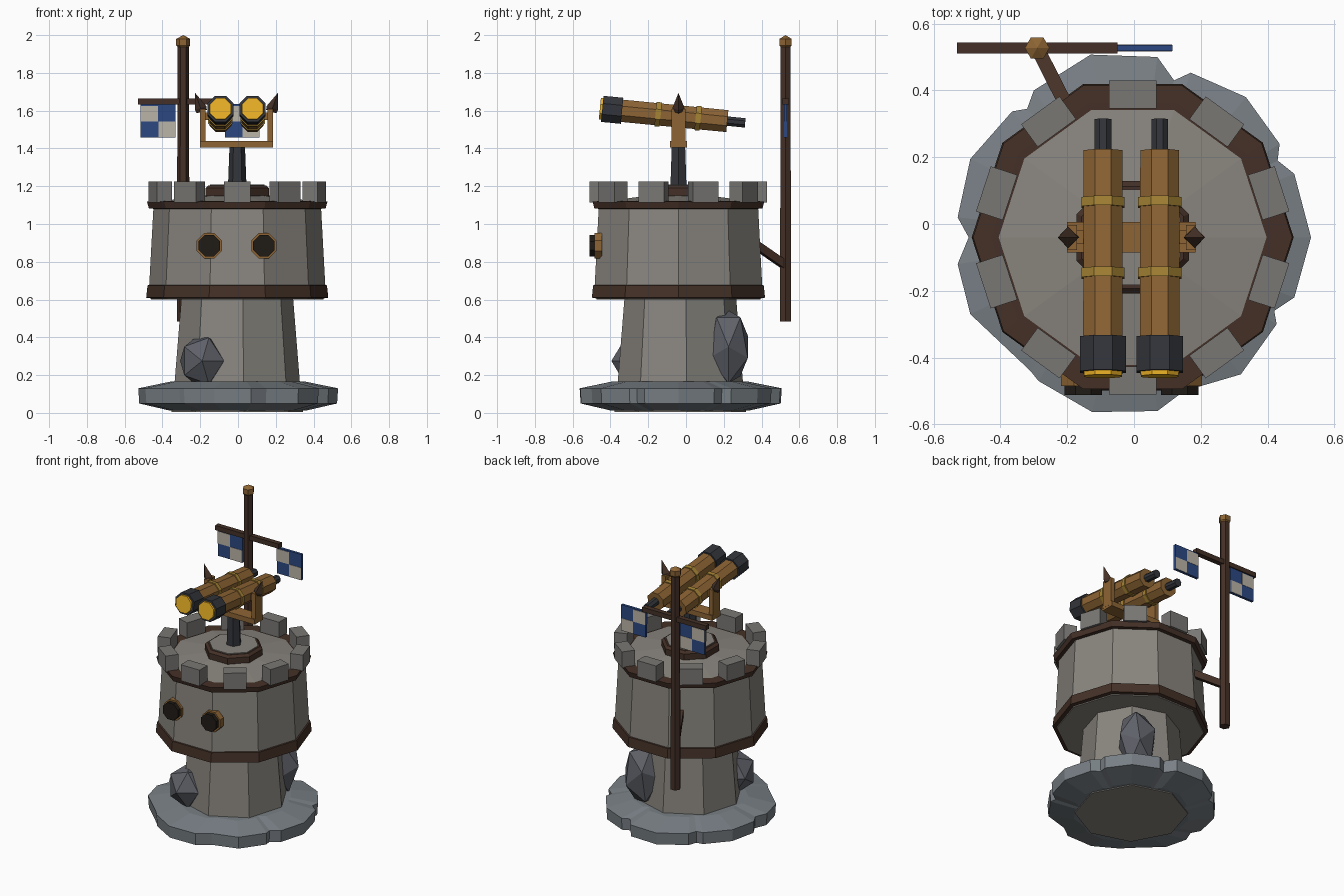
import bpy, bmesh
from math import sin, cos, pi, radians
from mathutils import Vector, Matrix

if "Cube" in bpy.data.objects:
    bpy.data.objects.remove(bpy.data.objects["Cube"])

CX, CY = -0.004, -0.04          # tower axis
OCT = pi / 8


def mat(name, r, g, b):
    m = bpy.data.materials.new(name)
    m.diffuse_color = (r, g, b, 1)
    m.use_nodes = True
    m.node_tree.nodes["Principled BSDF"].inputs["Base Color"].default_value = m.diffuse_color
    return m


STONE = mat("warm_stone", .25, .235, .21)
MERLON = mat("merlon_stone", .19, .185, .175)
SLATE = mat("slate", .19, .215, .235)
BOULDER = mat("boulder_stone", .115, .12, .14)
WOOD = mat("dark_wood", .058, .03, .02)
BRASS = mat("bronze", .27, .13, .035)
GOLD = mat("gold_band", .38, .23, .035)
LENS = mat("lens_gold", .85, .45, .02)
IRON = mat("charcoal", .033, .036, .043)
HOLE = mat("black", .014, .011, .008)
BLUE = mat("flag_blue", .025, .065, .22)
CREAM = mat("flag_cream", .50, .46, .39)


def finish(name, bm, m, loc=(0, 0, 0), rot=(0, 0, 0)):
    bmesh.ops.remove_doubles(bm, verts=bm.verts, dist=1e-5)
    bmesh.ops.recalc_face_normals(bm, faces=bm.faces)
    me = bpy.data.meshes.new(name)
    bm.to_mesh(me)
    bm.free()
    me.materials.append(m)
    ob = bpy.data.objects.new(name, me)
    ob.location, ob.rotation_euler = loc, rot
    bpy.context.collection.objects.link(ob)
    return ob


def loft(name, rings, m, loc=(0, 0, 0), rot=(0, 0, 0), caps=(True, True)):
    """Skin a stack of equally sized point rings."""
    bm = bmesh.new()
    vs = [[bm.verts.new(p) for p in ring] for ring in rings]
    n = len(vs[0])
    for a, b in zip(vs, vs[1:]):
        for i in range(n):
            j = (i + 1) % n
            bm.faces.new((a[i], a[j], b[j], b[i]))
    if caps[0]:
        bm.faces.new(vs[0][::-1])
    if caps[1]:
        bm.faces.new(vs[-1])
    return finish(name, bm, m, loc, rot)


def lathe(name, profile, n, m, loc=(CX, CY, 0), rot=(0, 0, 0), phase=0.0):
    """Low-poly solid of revolution from (radius, z) pairs."""
    rings = [[(r * cos(2 * pi * i / n + phase), r * sin(2 * pi * i / n + phase), z)
              for i in range(n)] for r, z in profile]
    return loft(name, rings, m, loc, rot, (profile[0][0] > 0, profile[-1][0] > 0))


def box(name, size, m, loc, rot=(0, 0, 0)):
    bm = bmesh.new()
    bmesh.ops.create_cube(bm, size=1)
    bmesh.ops.scale(bm, vec=size, verts=bm.verts)
    return finish(name, bm, m, loc, rot)


def beam(name, a, b, w, m):
    a, b = Vector(a), Vector(b)
    d = b - a
    return box(name, (w, w, d.length), m, (a + b) / 2, d.to_track_quat('Z', 'Y').to_euler())


# Rocky foot slab: scalloped outline, bevelled top and underside
outline = [(.07, .50), (.12, .43), (.17, .453), (.335, .38), (.436, .24), (.43, .19), (.48, .15),
           (.53, -.04), (.48, -.22), (.42, -.26), (.427, -.30), (.32, -.45), (.15, -.50), (.07, -.56),
           (-.125, -.563), (-.286, -.47), (-.31, -.44), (-.49, -.27), (-.528, -.12), (-.495, -.04),
           (-.528, .02), (-.49, .195), (-.365, .337), (-.32, .345), (-.30, .40), (-.13, .507)][::-1]
loft("foot_slab", [[(CX + (x - CX) * s, CY + (y - CY) * s, z) for x, y in outline]
                   for s, z in ((.68, .012), (.99, .05), (1, .13), (.68, .165))], SLATE)

# Neck and drum
lathe("neck", [(.35, .005), (.335, .14), (.297, .61)], 8, STONE, (CX, CY + .01, 0), phase=.1)
lathe("drum", [(.455, .60), (.468, .64), (.443, 1.10), (.425, 1.118), (.17, 1.15)], 10, STONE)
lathe("lower_band", [(.45, .605), (.482, .61), (.475, .675), (.455, .68)], 10, WOOD)
lathe("upper_band", [(.44, 1.08), (.468, 1.083), (.478, 1.12), (.425, 1.121)], 10, WOOD)

# Battlement
for i in range(10):
    a = radians(18 + 36 * i)
    box("merlon", (.084, .142, .11), MERLON,
        (CX + .428 * cos(a), CY + .428 * sin(a), 1.17), (0, 0, a))

# Boulders leaning on the neck, one point facing outward
for loc, size, axis in (((-.19, -.26, .275), (.13, .135, .145), 'X'),
                        ((.165, .225, .35), (.135, .12, .215), 'Y')):
    bm = bmesh.new()
    bmesh.ops.create_icosphere(bm, subdivisions=1, radius=1)
    bmesh.ops.rotate(bm, verts=bm.verts, matrix=Matrix.Rotation(radians(90), 3, axis))
    bmesh.ops.scale(bm, vec=size, verts=bm.verts)
    finish("boulder", bm, BOULDER, loc)

# Portholes
FRONT = (radians(90), 0, 0)
for x in (-.152, .137):
    lathe("porthole_rim", [(.072, .445), (.072, .485)], 8, BRASS, (x, 0, .885), FRONT, OCT)
    lathe("porthole_plug", [(.061, .45), (.061, .512)], 8, HOLE, (x, 0, .885), FRONT, OCT)

# Turntable and post
lathe("turntable_ring", [(.17, 1.13), (.182, 1.15), (.182, 1.19), (.165, 1.205)], 8, WOOD, phase=OCT)
lathe("turntable_top", [(.155, 1.19), (.155, 1.21)], 8, STONE, phase=OCT)
lathe("post", [(.049, 1.20), (.041, 1.41)], 6, IRON)

# Yoke with spikes
YX = -.008
box("yoke_bar", (.385, .092, .035), BRASS, (YX, CY, 1.422))
for s in (-1, 1):
    box("yoke_arm", (.03, .075, .19), BRASS, (YX + s * .178, CY, 1.515))
    lathe("yoke_spike", [(.028, -.005), (.032, .015), (0, .10)], 4, WOOD,
          (YX + s * .185, CY, 1.60), (0, s * radians(20), 0))
    box("trunnion", (.05, .04, .04), BRASS, (YX + s * .15, CY, 1.57))

# Twin spyglass barrels, tilted up toward the front
TILT = (radians(84.4), 0, 0)
for s in (-1, 1):
    at = dict(loc=(YX + s * .085, CY, 1.57), rot=TILT, phase=OCT)
    lathe("barrel", [(.063, -.26), (.064, .31)], 8, BRASS, **at)
    lathe("eyepiece", [(.027, -.355), (.027, -.25)], 8, IRON, **at)
    lathe("muzzle", [(.075, .30), (.075, .405)], 8, IRON, **at)
    lathe("lens", [(.063, .39), (.061, .418)], 8, LENS, **at)
    for t in (-.105, .108):
        lathe("barrel_band", [(.070, t - .014), (.070, t + .014)], 8, GOLD, **at)

# Flagpole, finial, crossbar and strut
PX, PY = -.29, .527
lathe("flagpole", [(.034, .485), (.030, 1.95)], 6, WOOD, (PX, PY, 0))
lathe("finial", [(.028, 1.935), (.037, 1.945), (.037, 1.98), (0, 2.0)], 6, BRASS, (PX, PY, 0))
box("crossbar", (.48, .034, .032), WOOD, (-.29, PY, 1.648))
beam("pole_strut", (-.195, .34, .91), (PX, PY, .78), .042, WOOD)

# Flags: blue cloth with cream squares standing slightly proud
for x0 in (-.515, -.07):
    box("flag_cloth", (.185, .018, .176), BLUE, (x0 + .0925, PY, 1.546))
    for i, j in ((0, 1), (1, 0)):
        box("flag_square", (.0915, .022, .083), CREAM,
            (x0 + .0925 * (i + .5), PY, 1.46 + .083 * (j + .5)))
